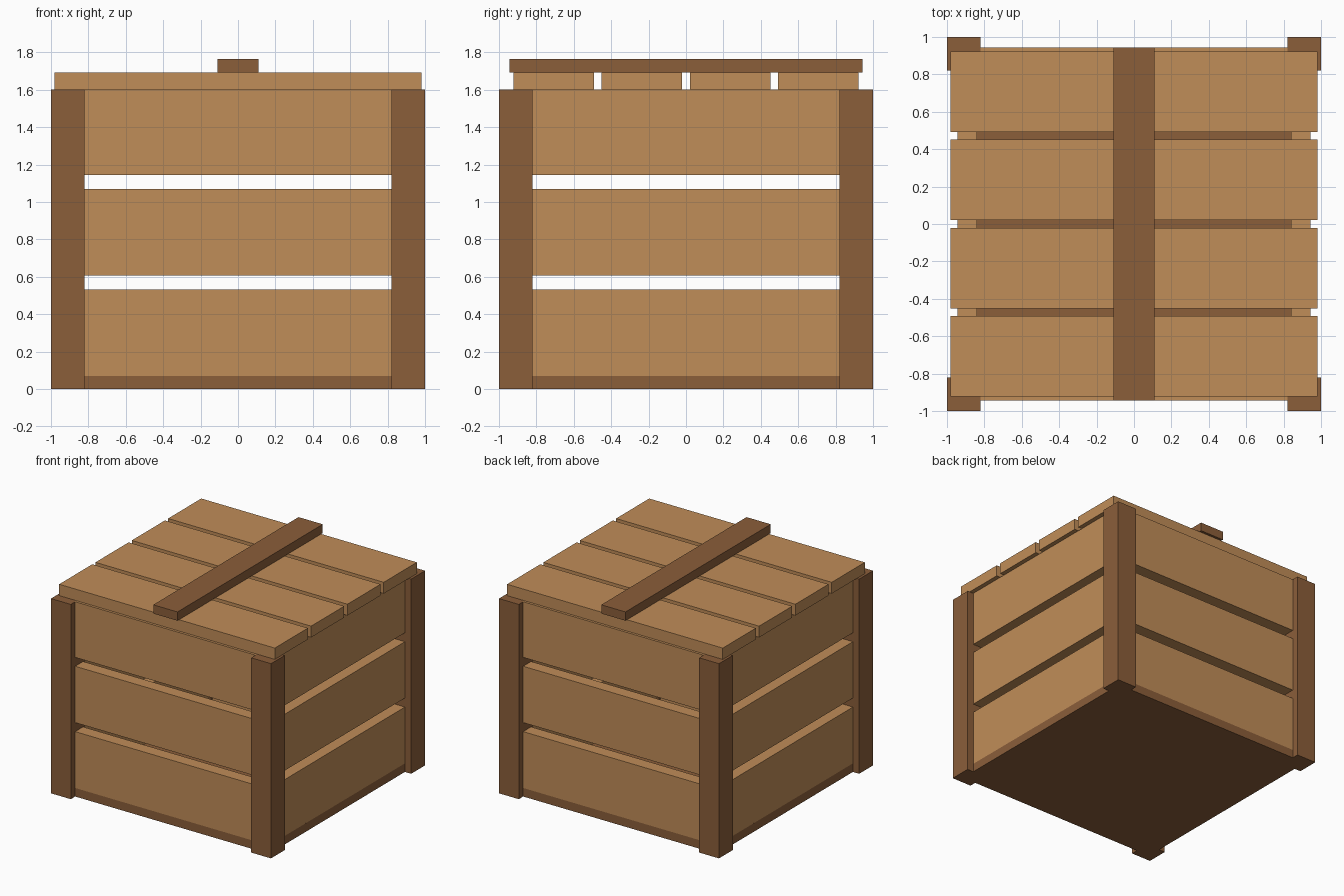
import bpy
import bmesh
from mathutils import Vector

if "Cube" in bpy.data.objects:
    bpy.data.objects.remove(bpy.data.objects["Cube"])


def material(name, rgb):
    m = bpy.data.materials.new(name)
    m.diffuse_color = (*rgb, 1.0)
    m.use_nodes = True
    m.node_tree.nodes["Principled BSDF"].inputs["Base Color"].default_value = m.diffuse_color
    return m


LIGHT = material("light_wood", (0.527, 0.266, 0.098))
DARK = material("dark_wood", (0.258, 0.112, 0.042))


def box(name, x, y, z, mat):
    """Box from (min, max) ranges along each axis."""
    lo, hi = Vector((x[0], y[0], z[0])), Vector((x[1], y[1], z[1]))
    bm = bmesh.new()
    bmesh.ops.create_cube(bm, size=1)
    for v in bm.verts:
        v.co = [(a + b) / 2 + c * (b - a) for a, b, c in zip(lo, hi, v.co)]
    mesh = bpy.data.meshes.new(name)
    bm.to_mesh(mesh)
    bm.free()
    mesh.materials.append(mat)
    obj = bpy.data.objects.new(name, mesh)
    bpy.context.collection.objects.link(obj)
    return obj


def span(side, inner, outer):
    return tuple(sorted((side * inner, side * outer)))


# Floor panel
box("floor", (-0.943, 0.943), (-0.943, 0.943), (0, 0.07), DARK)

# Corner posts
for sx in (-1, 1):
    for sy in (-1, 1):
        box("corner_post", span(sx, 0.82, 1), span(sy, 0.82, 1), (0, 1.6), DARK)

# Three wall planks per side, ends let slightly into the posts
for z in ((0.07, 0.533), (0.607, 1.07), (1.143, 1.6)):
    for s in (-1, 1):
        wall = span(s, 0.84, 0.943)
        box("front_back_plank", (-0.83, 0.83), wall, z, LIGHT)
        box("side_plank", wall, (-0.83, 0.83), z, LIGHT)

# Lid planks
for i in range(4):
    y = -0.922 + i * 0.4715
    box("lid_plank", (-0.98, 0.98), (y, y + 0.43), (1.6, 1.693), LIGHT)

# Batten across the lid
box("lid_batten", (-0.11, 0.11), (-0.943, 0.943), (1.693, 1.765), DARK)
